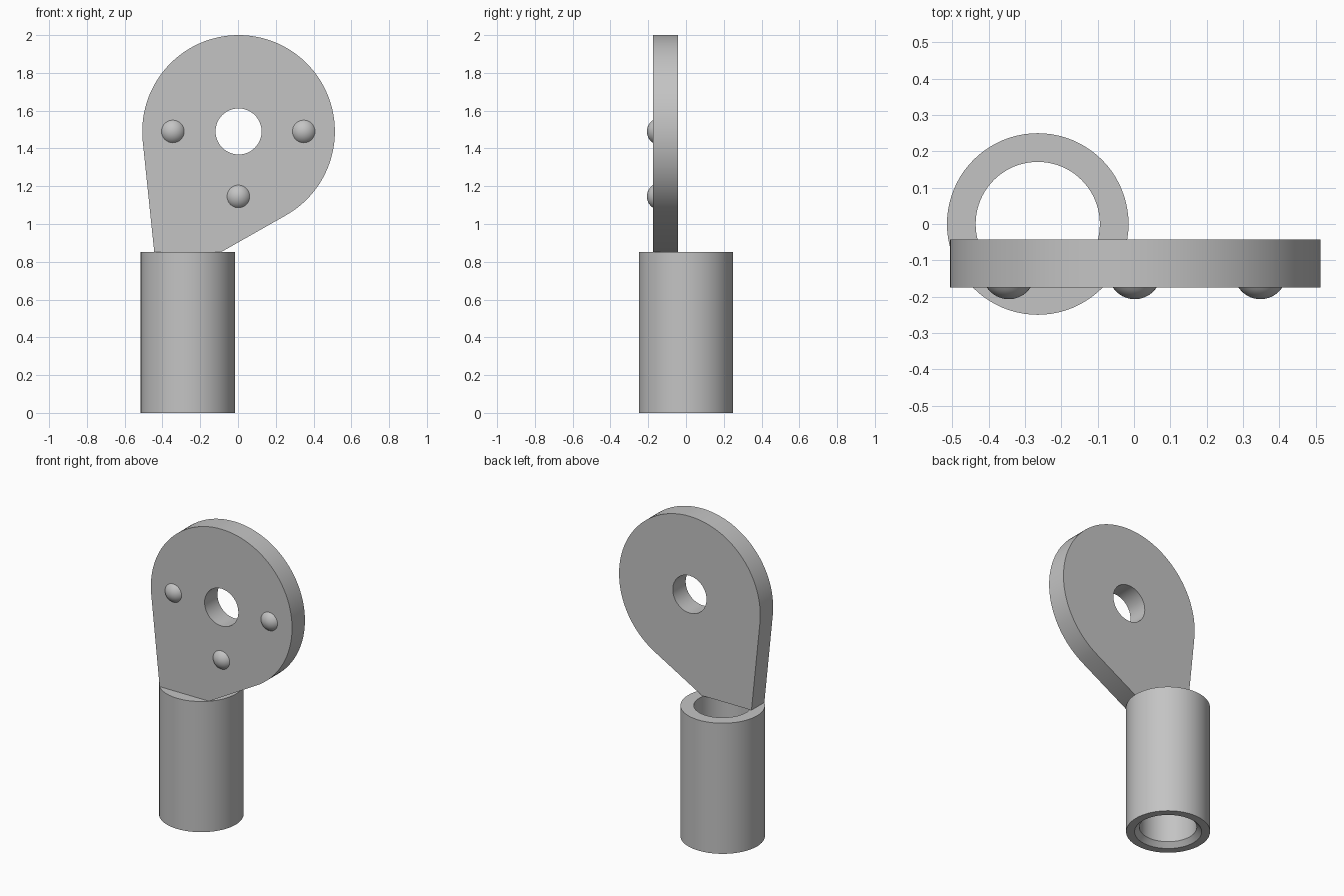
import bpy
import bmesh
from math import acos, asin, atan2, cos, hypot, pi, sin, tau
from mathutils import Matrix, Vector

cube = bpy.data.objects.get("Cube")
if cube:
    bpy.data.objects.remove(cube)

grey = bpy.data.materials.new("plain grey")
grey.use_nodes = True
GREY = (0.55, 0.55, 0.55, 1)
grey.diffuse_color = GREY
grey.node_tree.nodes["Principled BSDF"].inputs["Base Color"].default_value = GREY


def finish(name, bm):
    """Turn a bmesh into a smooth-shaded object with sharp edges kept."""
    bmesh.ops.remove_doubles(bm, verts=bm.verts, dist=1e-5)
    bmesh.ops.recalc_face_normals(bm, faces=bm.faces)
    mesh = bpy.data.meshes.new(name)
    bm.to_mesh(mesh)
    bm.free()
    mesh.materials.append(grey)
    obj = bpy.data.objects.new(name, mesh)
    bpy.context.collection.objects.link(obj)
    bpy.ops.object.select_all(action="DESELECT")
    obj.select_set(True)
    bpy.context.view_layer.objects.active = obj
    bpy.ops.object.shade_smooth_by_angle(angle=pi / 6)
    return obj


def lathe(name, profile, closed, steps, matrix):
    """Spin a (radius, height) profile about z, then place it."""
    bm = bmesh.new()
    verts = [bm.verts.new((r, 0, h)) for r, h in profile]
    edges = [bm.edges.new(pair) for pair in zip(verts, verts[1:])]
    if closed:
        edges.append(bm.edges.new((verts[-1], verts[0])))
    bmesh.ops.spin(bm, geom=verts + edges, cent=(0, 0, 0), axis=(0, 0, 1),
                   angle=tau, steps=steps, use_merge=True)
    bm.transform(matrix)
    return finish(name, bm)


# Socket tube, with a chamfer inside its lower mouth
TUBE_X, TUBE_R, BORE_R, TUBE_H = -0.265, 0.25, 0.171, 0.853
lathe("socket_tube",
      [(TUBE_R, 0), (TUBE_R, TUBE_H), (BORE_R, TUBE_H), (BORE_R, 0.03), (0.2, 0)],
      True, 80, Matrix.Translation((TUBE_X, 0, 0)))

# Teardrop plate: a disc joined by tangents to the tube top, with a round hole
FRONT_Y, BACK_Y = -0.175, -0.042
CX, CZ, DISC_R, HOLE_R = 0.003, 1.49, 0.51, 0.122
half_chord = (TUBE_R ** 2 - FRONT_Y ** 2) ** 0.5
left_foot = (TUBE_X - half_chord, TUBE_H)
right_foot = (TUBE_X + half_chord, TUBE_H)


def tangent_angle(point, side):
    dx, dz = point[0] - CX, point[1] - CZ
    return atan2(dz, dx) + side * acos(DISC_R / hypot(dx, dz))


def arc(radius, start, sweep, count):
    return [(CX + radius * cos(start + sweep * i / count),
             CZ + radius * sin(start + sweep * i / count)) for i in range(count)]


start = tangent_angle(right_foot, 1)
end = tangent_angle(left_foot, -1)
sweep = (end - start) % tau
outline = arc(DISC_R, start, sweep, 72)
outline.append((CX + DISC_R * cos(end), CZ + DISC_R * sin(end)))
outline += [left_foot, right_foot]

bm = bmesh.new()
edges = []
for loop in (outline, arc(HOLE_R, 0, tau, 48)):
    verts = [bm.verts.new((x, FRONT_Y, z)) for x, z in loop]
    edges += [bm.edges.new((v, verts[i - 1])) for i, v in enumerate(verts)]
bmesh.ops.triangle_fill(bm, edges=edges, use_beauty=True, normal=(0, -1, 0))
result = bmesh.ops.extrude_face_region(bm, geom=bm.faces[:], use_keep_orig=True)
moved = [g for g in result["geom"] if isinstance(g, bmesh.types.BMVert)]
bmesh.ops.translate(bm, verts=moved, vec=Vector((0, BACK_Y - FRONT_Y, 0)))
finish("teardrop_plate", bm)

# Three domed studs on the front of the plate
STUD_R, STUD_H = 0.06, 0.032
ball = (STUD_R ** 2 + STUD_H ** 2) / (2 * STUD_H)
reach = asin(STUD_R / ball)
dome = [(ball * sin(reach * i / 10), ball * cos(reach * i / 10) - ball + STUD_H)
        for i in range(11)]
for name, x, z in (("right_stud", -0.345, CZ), ("left_stud", 0.348, CZ),
                   ("lower_stud", 0.002, 1.146)):
    lathe(name, dome, False, 32,
          Matrix.Translation((x, FRONT_Y, z)) @ Matrix.Rotation(pi / 2, 4, "X"))
